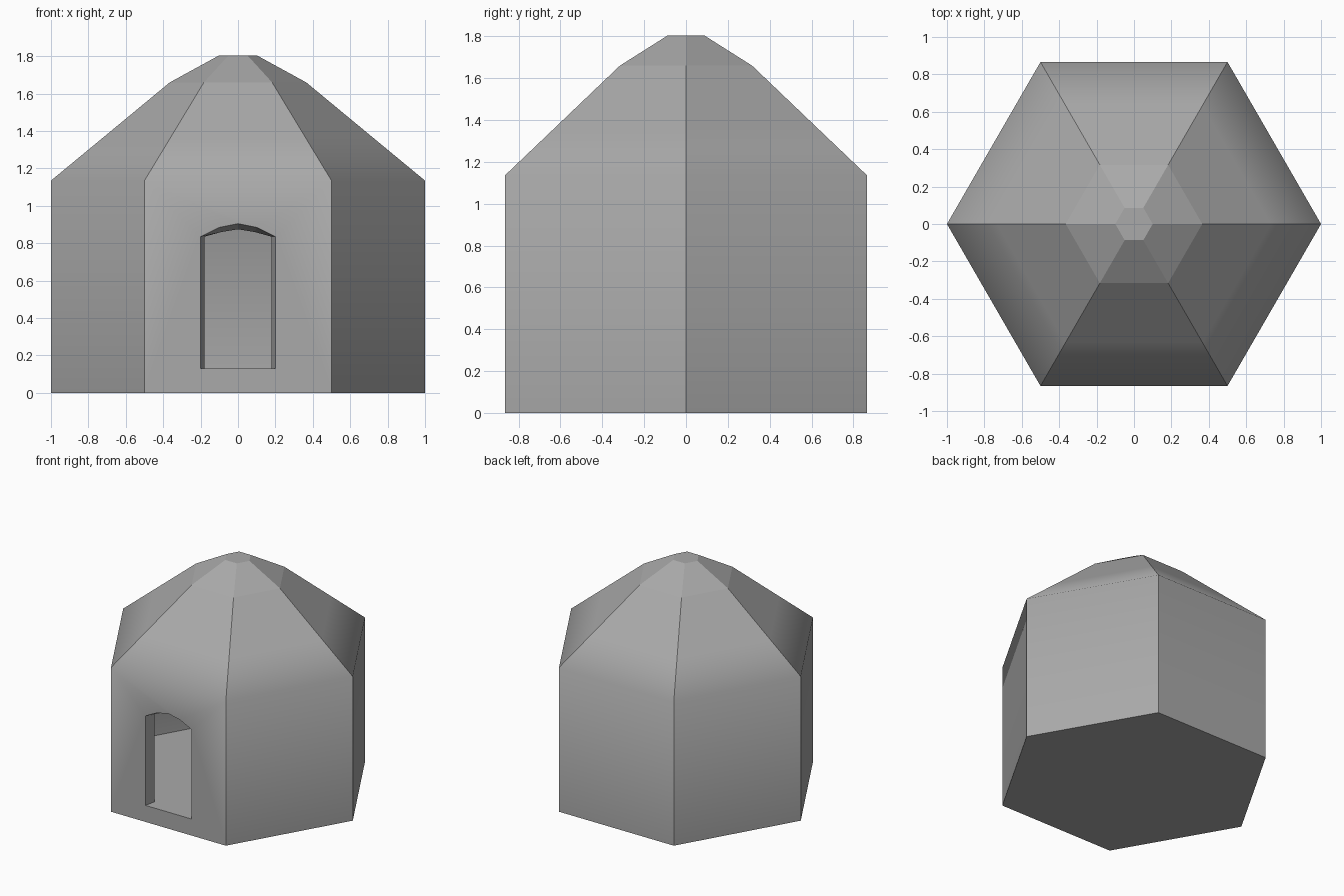
import bpy, bmesh, math

if "Cube" in bpy.data.objects:
    bpy.data.objects.remove(bpy.data.objects["Cube"], do_unlink=True)

SIDES = 6
COS = math.cos(math.pi / SIDES)

stone = bpy.data.materials.new("grey_stone")
stone.use_nodes = True
stone.diffuse_color = (0.4, 0.4, 0.4, 1)
stone.node_tree.nodes["Principled BSDF"].inputs["Base Color"].default_value = (0.4, 0.4, 0.4, 1)

bm = bmesh.new()


def shell(profile, door, inward):
    """Six-sided closed shell with a door opening in its front wall; returns the door loop."""
    rings = []
    for r, z in profile:
        rings.append([bm.verts.new((r * math.cos(math.tau * i / SIDES),
                                    r * math.sin(math.tau * i / SIDES), z))
                      for i in range(SIDES)])
    new = [bm.faces.new(rings[0][::-1]), bm.faces.new(rings[-1])]
    loop = [bm.verts.new((x, -profile[0][0] * COS, z)) for x, z in door]
    for level, (low, high) in enumerate(zip(rings, rings[1:])):
        for i in range(SIDES):
            j = (i + 1) % SIDES
            if level == 0 and i == 4:
                # front wall: frame of faces around the opening
                bl, br, tr, tl = low[i], low[j], high[j], high[i]
                new += [bm.faces.new((bl, br, loop[-1], loop[0])),
                        bm.faces.new((bl, loop[0], loop[1], tl)),
                        bm.faces.new((br, tr, loop[-2], loop[-1])),
                        bm.faces.new([tl] + loop[1:-1] + [tr])]
            else:
                new.append(bm.faces.new((low[i], low[j], high[j], high[i])))
    if inward:
        bmesh.ops.reverse_faces(bm, faces=new)
    return loop


def arch(half, sill, spring, shoulder, crown):
    """Door outline from the left sill over the arch to the right sill."""
    left = [(-half, sill), (-half, spring), (-half / 2, shoulder)]
    return left + [(0, crown)] + [(-x, z) for x, z in reversed(left)]


# outer walls and roof, then the hollow room inside
outer = shell([(1, 0), (1, 1.135), (0.73, 1.358), (0.365, 1.66), (0.1, 1.805)],
              arch(0.2, 0.13, 0.835, 0.885, 0.905), False)
inner = shell([(0.9, 0.13), (0.9, 1.09), (0.66, 1.29), (0.33, 1.56), (0.09, 1.69)],
              arch(0.18, 0.131, 0.835, 0.86, 0.875), True)

# door reveal joining the two shells
for k in range(len(outer)):
    n = (k + 1) % len(outer)
    bm.faces.new((outer[k], outer[n], inner[n], inner[k]))
bmesh.ops.recalc_face_normals(bm, faces=bm.faces)

# soft eaves, crisp corners, hips and door edges
for f in bm.faces:
    f.smooth = True
for e in bm.edges:
    a, b = (v.co for v in e.verts)
    eave = abs(a.z - b.z) < 0.001 and 1 < a.z < 1.5
    e.smooth = eave or e.calc_face_angle(0) < math.radians(10)

mesh = bpy.data.meshes.new("hut")
bm.to_mesh(mesh)
bm.free()
mesh.materials.append(stone)
hut = bpy.data.objects.new("hut", mesh)
bpy.context.collection.objects.link(hut)
